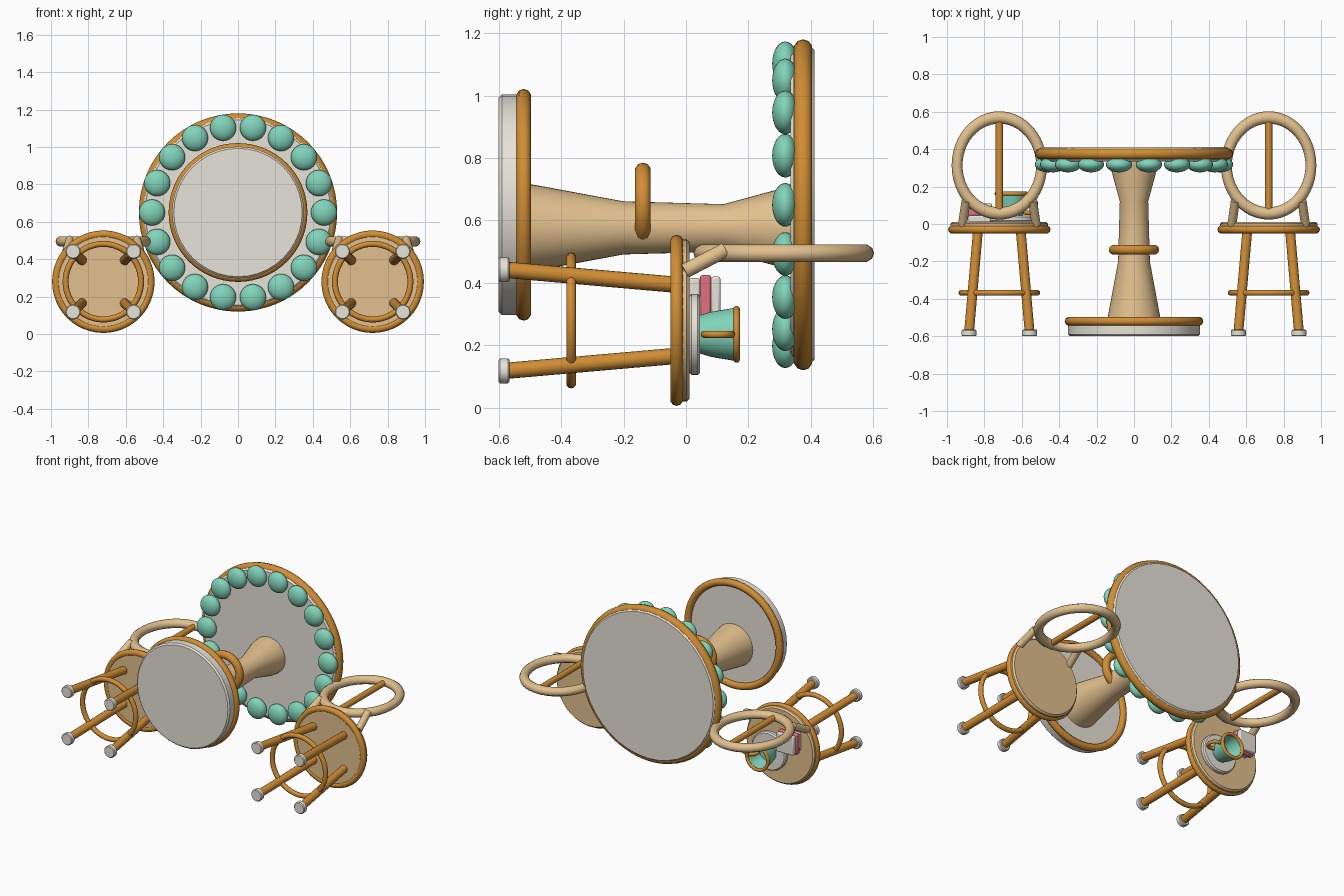
import bpy, math
from mathutils import Vector

if "Cube" in bpy.data.objects:
    bpy.data.objects.remove(bpy.data.objects["Cube"])

def mat(name, rgb):
    m = bpy.data.materials.new(name)
    m.diffuse_color = (*rgb, 1)
    m.use_nodes = True
    m.node_tree.nodes["Principled BSDF"].inputs["Base Color"].default_value = m.diffuse_color
    return m

CREAM = mat("cream", (0.80, 0.77, 0.69))
ORANGE = mat("orange_wood", (0.64, 0.27, 0.035))
TAN = mat("light_wood", (0.76, 0.53, 0.27))
TEAL = mat("teal", (0.22, 0.66, 0.49))
PINK = mat("pink", (0.75, 0.17, 0.22))
UP = (-math.pi / 2, 0, 0)   # local z -> +y, the furniture's own "up"

def finish(name, m):
    o = bpy.context.object
    o.name = name
    o.data.materials.append(m)
    bpy.ops.object.shade_smooth_by_angle(angle=math.radians(40))
    return o

def lathe(name, m, x, z, profile, n=40):
    """Revolve (radius, y) points around a line parallel to y."""
    verts, faces = [], []
    for r, y in profile:
        for i in range(n):
            a = 2 * math.pi * i / n
            verts.append((x + r * math.cos(a), y, z + r * math.sin(a)))
    for k in range(len(profile) - 1):
        for i in range(n):
            j = (i + 1) % n
            faces.append((k * n + i, (k + 1) * n + i, (k + 1) * n + j, k * n + j))
    last = (len(profile) - 1) * n
    faces.append(tuple(range(n)))
    faces.append(tuple(last + i for i in reversed(range(n))))
    me = bpy.data.meshes.new(name)
    me.from_pydata(verts, [], faces)
    o = bpy.data.objects.new(name, me)
    bpy.context.collection.objects.link(o)
    bpy.ops.object.select_all(action='DESELECT')
    o.select_set(True)
    bpy.context.view_layer.objects.active = o
    return finish(name, m)

def disc(name, m, x, z, r, y0, y1, b=0.01):
    return lathe(name, m, x, z, [(r - b, y0), (r, y0 + b), (r, y1 - b), (r - b, y1)])

def ring(name, m, loc, R, r, rot=UP, scale=(1, 1, 1), n=48):
    bpy.ops.mesh.primitive_torus_add(major_radius=R, minor_radius=r, major_segments=n,
                                     minor_segments=10, location=loc, rotation=rot)
    bpy.context.object.scale = scale
    return finish(name, m)

def rod(name, m, a, b, r):
    a, b = Vector(a), Vector(b)
    d = b - a
    bpy.ops.mesh.primitive_cylinder_add(vertices=16, radius=r, depth=d.length, location=(a + b) / 2,
                                        rotation=d.to_track_quat('Z', 'Y').to_euler())
    return finish(name, m)

def box(name, m, loc, size):
    bpy.ops.mesh.primitive_cube_add(size=1, location=loc)
    bpy.context.object.scale = size
    bpy.ops.object.transform_apply(location=False, rotation=False, scale=True)
    bv = bpy.context.object.modifiers.new("bevel", 'BEVEL')
    bv.width, bv.segments = 0.007, 2
    return finish(name, m)

# Table: top, rim, pedestal, collar and base
TZ = 0.65
disc("table_top", CREAM, 0, TZ, 0.505, 0.335, 0.412)
ring("table_rim", ORANGE, (0, 0.375, TZ), 0.50, 0.03, n=64)
lathe("table_column", TAN, 0, 0.576,
      [(0.146, -0.54), (0.137, -0.48), (0.085, -0.2), (0.076, 0.12), (0.122, 0.29), (0.125, 0.35)])
ring("column_collar", ORANGE, (0, -0.138, TZ), 0.109, 0.026)
disc("table_base", CREAM, 0, TZ, 0.353, -0.6, -0.52)
ring("base_rim", ORANGE, (0, -0.52, TZ), 0.347, 0.024, n=64)

# Row of scallop beads under the table edge
for i in range(18):
    a = math.radians(20 * i)
    bpy.ops.mesh.primitive_uv_sphere_add(segments=24, ring_count=14, radius=1, rotation=UP,
                                         location=(0.46 * math.cos(a), 0.318, TZ + 0.46 * math.sin(a)))
    bpy.context.object.scale = (0.07, 0.07, 0.042)
    finish("table_bead", TEAL)

# Two matching chairs
CZ = 0.28
for side, cx in (("left", -0.72), ("right", 0.72)):
    disc(side + "_seat", TAN, cx, CZ, 0.26, -0.045, 0.012)
    ring(side + "_seat_rim", ORANGE, (cx, -0.03, CZ), 0.253, 0.021)
    ring(side + "_leg_ring", ORANGE, (cx, -0.368, CZ), 0.202, 0.016)
    for sx in (-1, 1):
        for sz in (-1, 1):
            foot = (cx + sx * 0.162, -0.58, CZ + sz * 0.162)
            rod(side + "_leg", ORANGE, (cx + sx * 0.113, -0.02, CZ + sz * 0.113), foot, 0.026)
            disc(side + "_foot", CREAM, foot[0], foot[2], 0.04, -0.6, -0.565, 0.005)
        # posts holding the hoop back
        rod(side + "_back_post", TAN, (cx + sx * 0.197, -0.005, 0.437),
            (cx + sx * 0.178, 0.125, 0.505), 0.024)
    ring(side + "_back_hoop", TAN, (cx, 0.313, 0.495), 0.226, 0.029, rot=(0, 0, 0), scale=(1, 1.135, 1))
    rod(side + "_back_bar", ORANGE, (cx, 0.05, 0.495), (cx, 0.57, 0.495), 0.02)

# Saucer and hollow cup on the left seat
ux, uz = -0.655, 0.235
disc("saucer", CREAM, ux, uz, 0.13, 0.01, 0.045, 0.008)
lathe("cup", TEAL, ux, uz, [(0.06, 0.04), (0.072, 0.08), (0.086, 0.162), (0.076, 0.162), (0.055, 0.06)])
ring("cup_rim", ORANGE, (ux, 0.162, uz), 0.08, 0.011)
ring("cup_handle", ORANGE, (ux + 0.088, 0.102, uz), 0.043, 0.012, rot=(0, 0, 0), n=32)

# Layered cake beside the cup
for name, m, y0, y1, w in (("cake_base", CREAM, 0.01, 0.045, 0.12),
                           ("cake_filling", PINK, 0.045, 0.08, 0.14),
                           ("cake_top", CREAM, 0.08, 0.11, 0.13)):
    box(name, m, (-0.825, (y0 + y1) / 2, 0.355), (w, y1 - y0, w))
